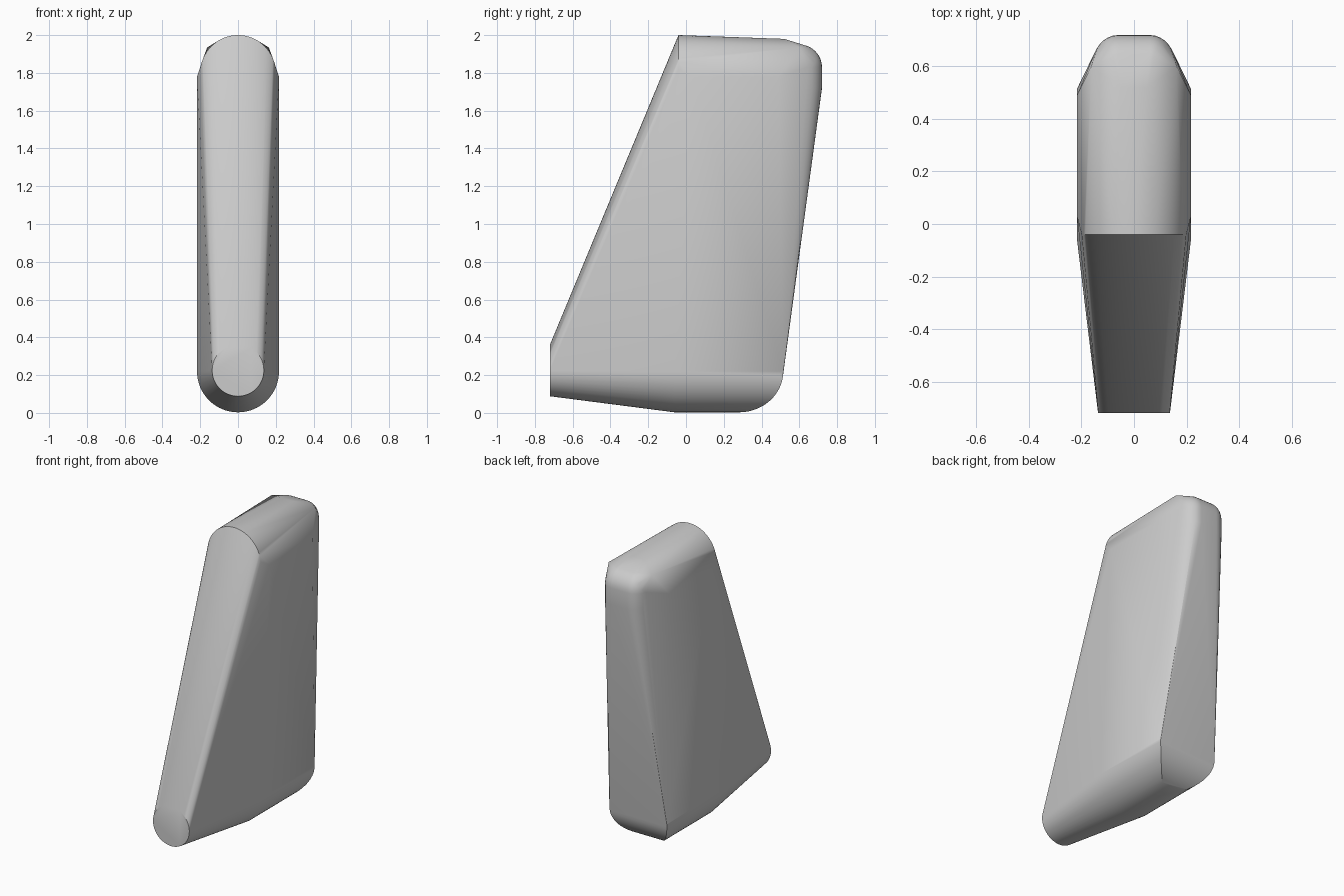
import bpy, bmesh
from math import sin, cos, pi

cube = bpy.data.objects.get("Cube")
if cube:
    bpy.data.objects.remove(cube)

grey = bpy.data.materials.new("light grey")
grey.use_nodes = True
colour = (0.6, 0.6, 0.6, 1)
grey.diffuse_color = colour
grey.node_tree.nodes["Principled BSDF"].inputs["Base Color"].default_value = colour


def arc(y, z, r, start, end, steps=32):
    """Points of an upright arc facing the front."""
    angles = [start + (end - start) * i / steps for i in range(steps + 1)]
    return [(r * cos(a), y, z + r * sin(a)) for a in angles]


points = []
# Nose disc, sloping-front top arch and rounded belly
points += arc(-0.72, 0.225, 0.137, 0, 2 * pi, 48)
points += arc(-0.04, 1.8, 0.2, 0, pi)
points += arc(-0.06, 0.22, 0.217, pi, 2 * pi)

for side in (-1, 1):
    # Mitred round where the belly meets the back
    for i in range(17):
        a = pi / 2 * i / 16
        points.append((side * 0.217 * cos(a), 0.28 + 0.235 * cos(a), 0.22 - 0.217 * sin(a)))
    # Upper corners of the flat side panel
    points += [(side * 0.217, y, 1.78) for y in (0.03, 0.49)]
    # Rear end of the top, and the shoulder corner
    points += [(side * 0.05, 0.52, 1.98), (side * 0.163, 0.6, 1.935)]
    # Rounded upper back corner
    for i in range(9):
        for j in range(9):
            a, b = pi / 2 * i / 8, pi / 2 * j / 8
            x = 0.06 + 0.1 * cos(a) * cos(b)
            y = 0.6 + 0.12 * sin(a) * cos(b)
            points.append((side * x, y, 1.83 + 0.12 * sin(b)))
            if j == 0:
                points.append((side * x, y, 1.72))

# Skin stretched over the outlines
bm = bmesh.new()
for p in points:
    bm.verts.new(p)
bmesh.ops.remove_doubles(bm, verts=bm.verts, dist=0.0005)
bmesh.ops.convex_hull(bm, input=bm.verts)
bmesh.ops.delete(bm, geom=[v for v in bm.verts if not v.link_faces], context='VERTS')
bmesh.ops.dissolve_limit(bm, angle_limit=0.005, verts=bm.verts, edges=bm.edges)
bmesh.ops.recalc_face_normals(bm, faces=bm.faces)
mesh = bpy.data.meshes.new("fin_body")
bm.to_mesh(mesh)
bm.free()
mesh.materials.append(grey)
body = bpy.data.objects.new("fin_body", mesh)
bpy.context.collection.objects.link(body)

bpy.context.view_layer.objects.active = body
body.select_set(True)
bpy.ops.object.shade_smooth_by_angle(angle=pi / 6)
